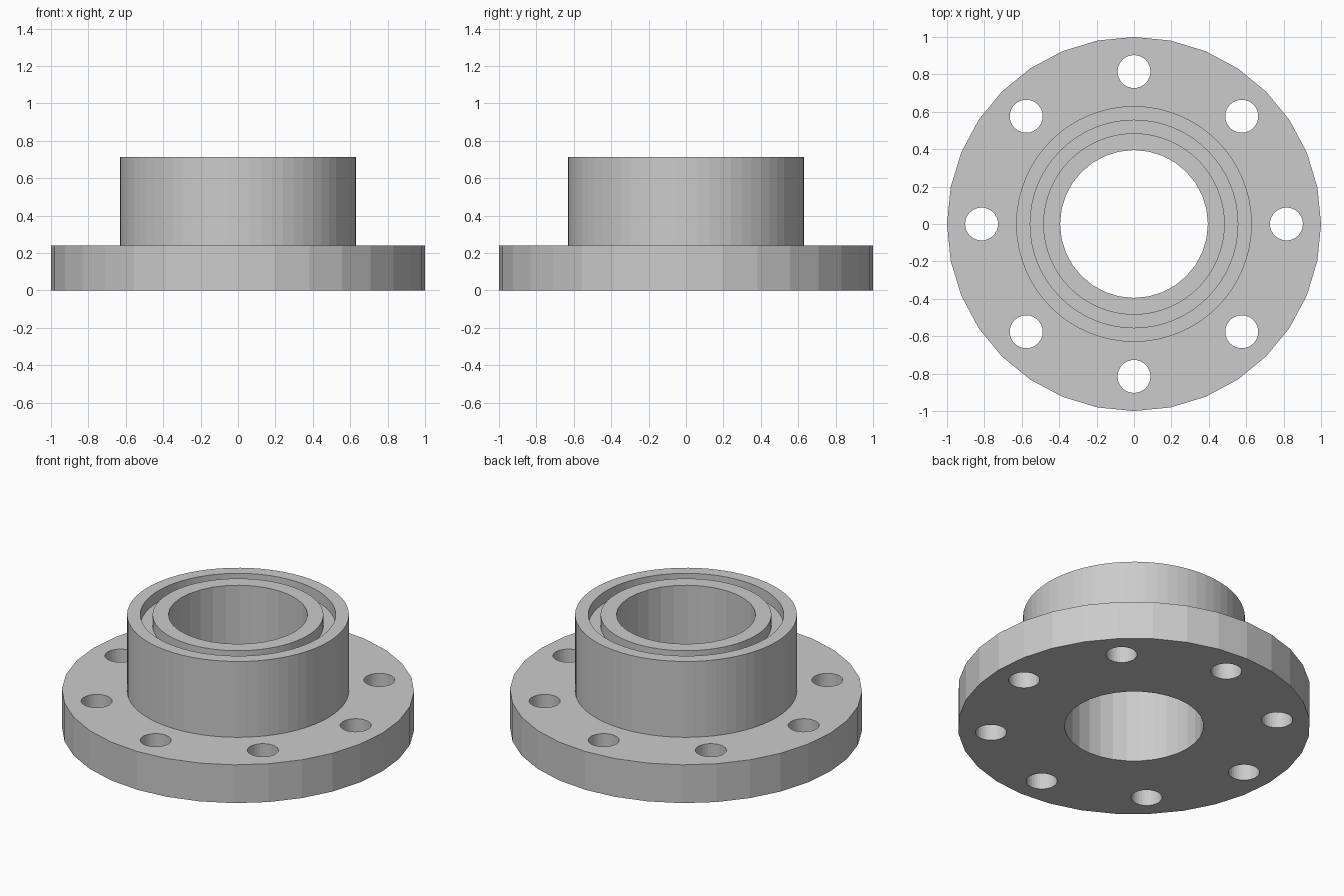
import bpy
import math

cube = bpy.data.objects.get("Cube")
if cube:
    bpy.data.objects.remove(cube, do_unlink=True)

FLANGE_TOP, HUB_TOP = 0.24, 0.715
GROOVE_DEPTH = 0.07
BORE_R, BOLT_R, BOLT_CIRCLE = 0.395, 0.088, 0.815

steel = bpy.data.materials.new("grey steel")
steel.use_nodes = True
grey = (0.6, 0.6, 0.6, 1)
steel.diffuse_color = grey
steel.node_tree.nodes["Principled BSDF"].inputs["Base Color"].default_value = grey


def cylinder(name, radius, z0, z1, sides, x=0, y=0):
    """Upright cylinder with a corner on the +x axis."""
    bpy.ops.mesh.primitive_cylinder_add(
        vertices=sides, radius=radius, depth=z1 - z0, location=(x, y, (z0 + z1) / 2))
    obj = bpy.context.object
    obj.name = name
    obj.data.materials.append(steel)
    return obj


def combine(target, other, operation):
    """Boolean two solids and discard the second."""
    mod = target.modifiers.new(operation.lower(), 'BOOLEAN')
    mod.operation, mod.solver, mod.object = operation, 'EXACT', other
    bpy.context.view_layer.objects.active = target
    bpy.ops.object.modifier_apply(modifier=mod.name)
    bpy.data.objects.remove(other, do_unlink=True)


# Flange disc with raised hub
body = cylinder("flange_with_hub", 1, 0, FLANGE_TOP, 32)
combine(body, cylinder("hub", 0.63, FLANGE_TOP / 2, HUB_TOP, 64), 'UNION')

# Ring groove in the hub face
groove = cylinder("groove_cutter", 0.555, HUB_TOP - GROOVE_DEPTH, HUB_TOP + 0.1, 64)
combine(groove, cylinder("groove_core", 0.485, 0, 1, 64), 'DIFFERENCE')
combine(body, groove, 'DIFFERENCE')

# Central bore
combine(body, cylinder("bore_cutter", BORE_R, -0.1, 1, 32), 'DIFFERENCE')

# Eight bolt holes
for i in range(8):
    a = i * math.tau / 8
    combine(body, cylinder("bolt_cutter", BOLT_R, -0.1, 0.4, 32,
                           BOLT_CIRCLE * math.cos(a), BOLT_CIRCLE * math.sin(a)), 'DIFFERENCE')

# Flat facets on every wall
body.data.shade_flat()
body.data.materials.clear()
body.data.materials.append(steel)
for face in body.data.polygons:
    face.material_index = 0
